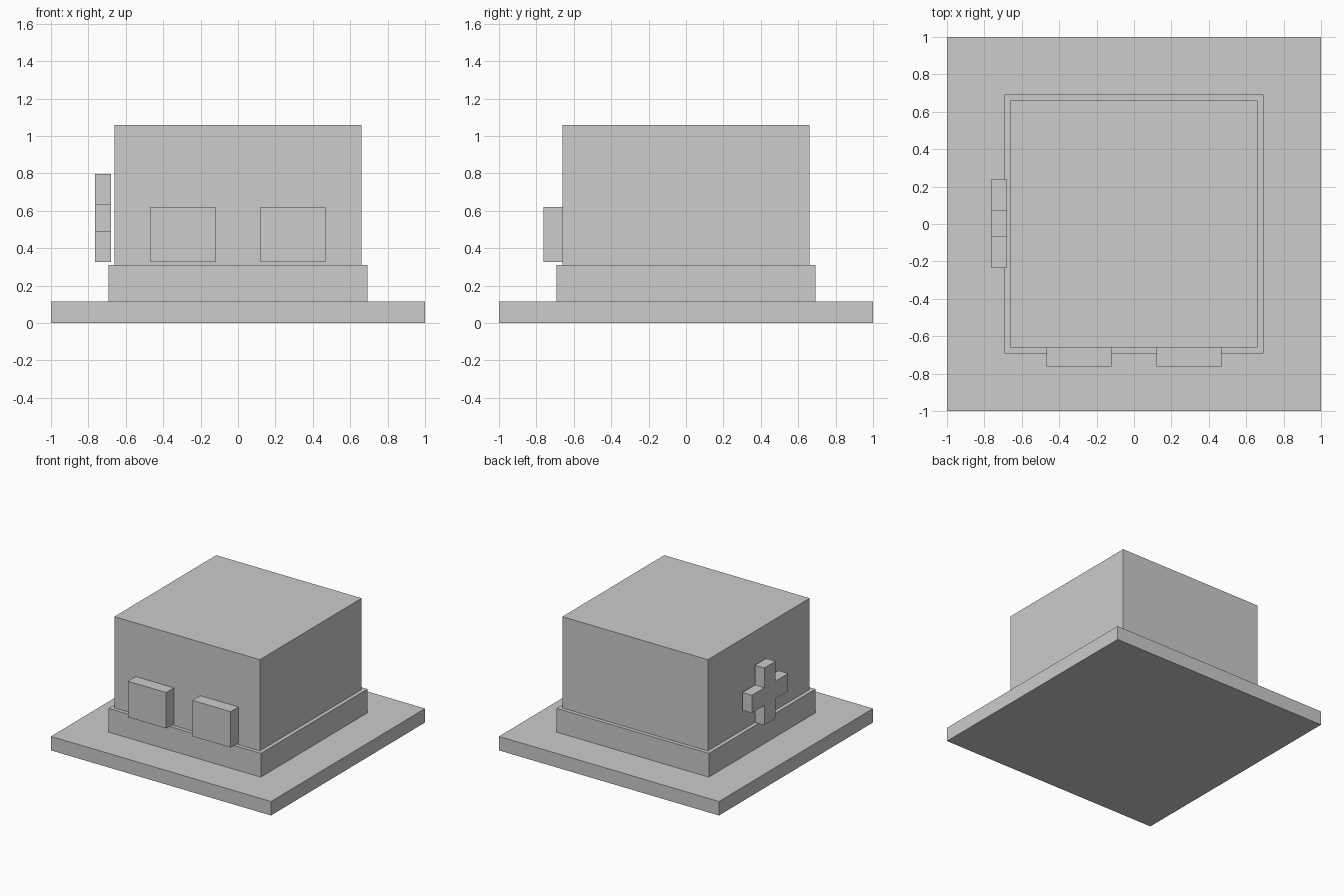
import bpy
import bmesh
from mathutils import Vector

old = bpy.data.objects.get("Cube")
if old:
    bpy.data.objects.remove(old, do_unlink=True)

# One plain grey for every part
grey = bpy.data.materials.new("light_grey")
grey.use_nodes = True
colour = (0.604, 0.604, 0.604, 1)
grey.diffuse_color = colour
grey.node_tree.nodes["Principled BSDF"].inputs["Base Color"].default_value = colour


def finish(name, bm):
    bmesh.ops.recalc_face_normals(bm, faces=bm.faces)
    mesh = bpy.data.meshes.new(name)
    bm.to_mesh(mesh)
    bm.free()
    mesh.materials.append(grey)
    obj = bpy.data.objects.new(name, mesh)
    bpy.context.collection.objects.link(obj)
    return obj


def box(name, low, high):
    low, high = Vector(low), Vector(high)
    bm = bmesh.new()
    bmesh.ops.create_cube(bm, size=1)
    bmesh.ops.scale(bm, vec=high - low, verts=bm.verts)
    bmesh.ops.translate(bm, vec=(low + high) / 2, verts=bm.verts)
    return finish(name, bm)


# Stacked square tiers: name, half width, bottom, top
for name, half, bottom, top in (
    ("ground_slab", 1, 0, 0.115),
    ("plinth", 0.692, 0.115, 0.31),
    ("main_block", 0.661, 0.31, 1.06),
):
    box(name, (-half, -half, bottom), (half, half, top))

# Pair of raised panels on the front wall
for name, x in (("right_front_panel", -0.293), ("left_front_panel", 0.293)):
    box(name, (x - 0.174, -0.763, 0.325), (x + 0.174, -0.661, 0.62))

# Cross standing just off the right wall: one quarter outline, turned four times
arm, reach = 0.073, 0.235
bm = bmesh.new()
outline = []
u, v = Vector((0, 1, 0)), Vector((0, 0, 1))
for turn in range(4):
    for a, b in ((reach, -arm), (reach, arm), (arm, arm)):
        outline.append(bm.verts.new(Vector((-0.765, 0.003, 0.561)) + u * a + v * b))
    u, v = v, -u
face = bm.faces.new(outline)
extruded = bmesh.ops.extrude_face_region(bm, geom=[face], use_keep_orig=True)
moved = [g for g in extruded["geom"] if isinstance(g, bmesh.types.BMVert)]
bmesh.ops.translate(bm, vec=(0.086, 0, 0), verts=moved)
finish("wall_cross", bm)
